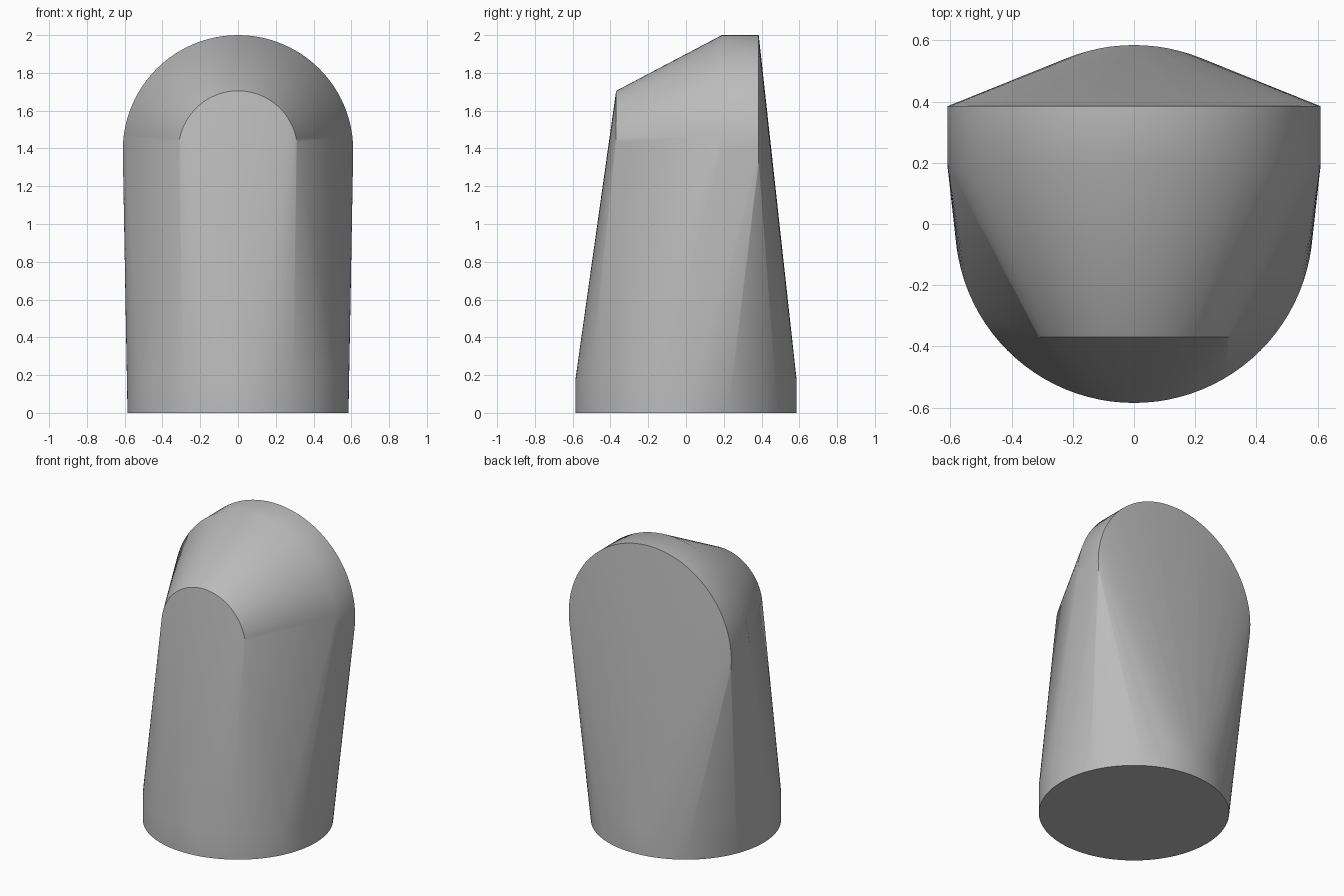
import bpy, bmesh, math

cube = bpy.data.objects.get("Cube")
if cube:
    bpy.data.objects.remove(cube, do_unlink=True)

SEGMENTS = 96
BASE_RADIUS = 0.585
HEAD_HEIGHT = 1.39


def ring(bm, radius, centre, upright):
    """Add a circle of points, lying flat or standing upright facing the front."""
    cx, cy, cz = centre
    for i in range(SEGMENTS):
        a = math.tau * i / SEGMENTS
        u, v = radius * math.cos(a), radius * math.sin(a)
        bm.verts.new((cx + u, cy, cz + v) if upright else (cx + u, cy + v, cz))


grey = bpy.data.materials.new("plain grey")
grey.use_nodes = True
colour = (0.5, 0.5, 0.5, 1)
grey.diffuse_color = colour
grey.node_tree.nodes["Principled BSDF"].inputs["Base Color"].default_value = colour

bm = bmesh.new()
# Round foot
ring(bm, BASE_RADIUS, (0, 0, 0), False)
ring(bm, BASE_RADIUS, (0, 0, 0.18), False)
# Rounded head: straight at the back, narrowing to the front
ring(bm, 0.61, (0, 0.385, HEAD_HEIGHT), True)
ring(bm, 0.61, (0, 0.19, HEAD_HEIGHT), True)
ring(bm, 0.315, (0, -0.37, HEAD_HEIGHT), True)

# Skin stretched tightly over all the rings
bmesh.ops.convex_hull(bm, input=bm.verts[:], use_existing_faces=False)
bmesh.ops.delete(bm, geom=[v for v in bm.verts if not v.link_faces], context='VERTS')
# Merge the triangles of the flat underside
bottom = [f for f in bm.faces if all(v.co.z < 0.001 for v in f.verts)]
bmesh.ops.dissolve_faces(bm, faces=bottom)
bmesh.ops.recalc_face_normals(bm, faces=bm.faces[:])

mesh = bpy.data.meshes.new("tapered_body")
bm.to_mesh(mesh)
bm.free()
mesh.materials.append(grey)
body = bpy.data.objects.new("tapered_body", mesh)
bpy.context.collection.objects.link(body)

bpy.ops.object.select_all(action='DESELECT')
body.select_set(True)
bpy.context.view_layer.objects.active = body
bpy.ops.object.shade_smooth_by_angle(angle=math.radians(30))
